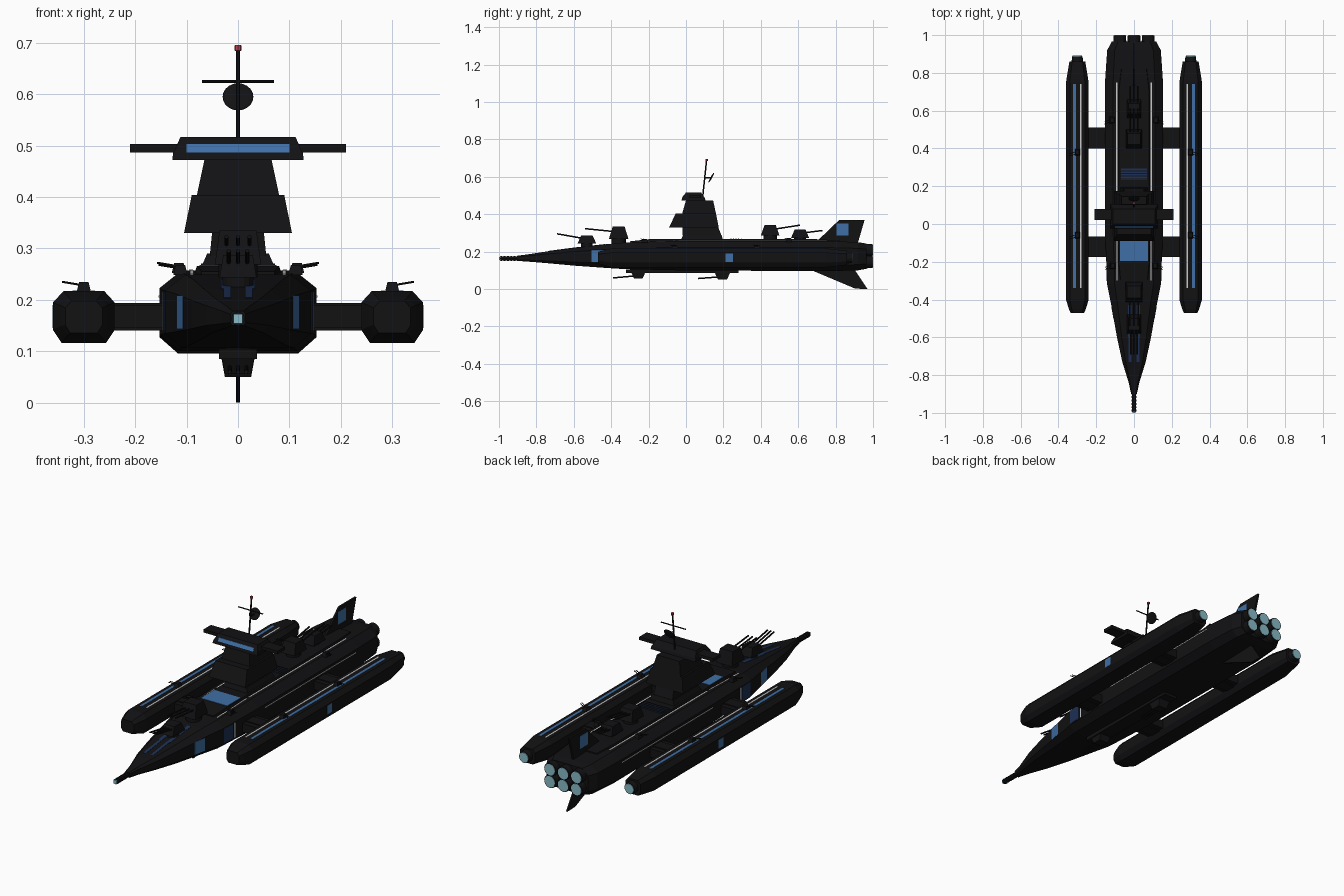
import bpy, bmesh, math
from mathutils import Vector, Matrix


def material(name, color):
    m = bpy.data.materials.new(name)
    m.diffuse_color = (*color, 1)
    return m


BLACK = material("black", (0.006, 0.006, 0.007))
BLUE = material("blue", (0.05, 0.16, 0.38))
NAVY = material("navy", (0.012, 0.03, 0.09))
WHITE = material("white", (0.6, 0.6, 0.6))
CYAN = material("cyan", (0.25, 0.5, 0.58))
RED = material("red", (0.5, 0.05, 0.07))


def finish(name, bm, mat=BLACK):
    bmesh.ops.recalc_face_normals(bm, faces=bm.faces)
    me = bpy.data.meshes.new(name)
    bm.to_mesh(me)
    bm.free()
    me.materials.append(mat)
    ob = bpy.data.objects.new(name, me)
    bpy.context.collection.objects.link(ob)
    return ob


def loft(name, rings, mat=BLACK):
    bm = bmesh.new()
    vs = [[bm.verts.new(p) for p in r] for r in rings]
    n = len(vs[0])
    for a, b in zip(vs, vs[1:]):
        for i in range(n):
            j = (i + 1) % n
            bm.faces.new((a[i], a[j], b[j], b[i]))
    bm.faces.new(vs[0])
    bm.faces.new(vs[-1])
    return finish(name, bm, mat)


def octagon(y, w, zb, zt, cx=0, top=0.72, bot=0.76, lo=0.2, hi=0.78):
    h = zt - zb
    half = [(w * bot, zb), (w, zb + h * lo), (w, zb + h * hi), (w * top, zt)]
    return [(cx + x, y, z) for x, z in half] + [(cx - x, y, z) for x, z in half[::-1]]


def frustum(name, z0, r0, z1, r1, mat=BLACK):
    # rectangles are given as x0, x1, y0, y1
    ring = lambda z, r: [(r[0], r[2], z), (r[1], r[2], z), (r[1], r[3], z), (r[0], r[3], z)]
    return loft(name, [ring(z0, r0), ring(z1, r1)], mat)


def box(name, x0, x1, y0, y1, z0, z1, mat=BLACK):
    return frustum(name, z0, (x0, x1, y0, y1), z1, (x0, x1, y0, y1), mat)


def rod(name, a, b, r0, r1=None, n=8, mat=BLACK):
    a, b = Vector(a), Vector(b)
    d = b - a
    bm = bmesh.new()
    bmesh.ops.create_cone(bm, cap_ends=True, segments=n, radius1=r0,
                          radius2=r0 if r1 is None else r1, depth=d.length,
                          matrix=Matrix.Translation((a + b) / 2) @ d.to_track_quat('Z', 'Y').to_matrix().to_4x4())
    return finish(name, bm, mat)


def plate(name, pts, x, t, mat=BLACK):
    # thin upright plate from a (y, z) outline
    return loft(name, [[(x - t, y, z) for y, z in pts], [(x + t, y, z) for y, z in pts]], mat)


# main hull: y, half width, bottom, top
HULL = [(-0.9, 0.015, 0.15, 0.178), (-0.84, 0.028, 0.146, 0.186), (-0.73, 0.062, 0.137, 0.203),
        (-0.6, 0.09, 0.125, 0.22), (-0.42, 0.122, 0.112, 0.24), (-0.32, 0.142, 0.106, 0.249),
        (-0.05, 0.153, 0.1, 0.257), (0.76, 0.153, 0.095, 0.257), (0.92, 0.142, 0.1, 0.25),
        (0.965, 0.118, 0.108, 0.243)]
loft("main_hull", [octagon(*s) for s in HULL])


def hull_at(y):
    for a, b in zip(HULL, HULL[1:]):
        if a[0] <= y <= b[0]:
            t = (y - a[0]) / (b[0] - a[0])
            return [p + (q - p) * t for p, q in zip(a, b)]


# raised centre deck
loft("raised_deck", [[(-w, y, z), (w, y, z), (w * 0.94, y, z + h), (-w * 0.94, y, z + h)]
                     for y, w, z, h in [(-0.3, 0.075, 0.24, 0.015), (-0.2, 0.085, 0.25, 0.016),
                                        (0.7, 0.085, 0.25, 0.016), (0.82, 0.07, 0.248, 0.012)]])

# bow spike with rings
rod("bow_spike", (0, -0.995, 0.163), (0, -0.88, 0.163), 0.01)
for i in range(6):
    y = -0.993 + i * 0.018
    rod("bow_ring", (0, y, 0.163), (0, y + 0.01, 0.163), 0.014)
box("bow_light", -0.009, 0.009, -1.0, -0.99, 0.154, 0.172, CYAN)

# stern engines, three by two
for x in (-0.075, 0, 0.075):
    for z in (0.145, 0.207):
        rod("engine_nozzle", (x, 0.92, z), (x, 0.998, z), 0.036, 0.033, 20)
        rod("engine_glow", (x, 0.99, z), (x, 1.0, z), 0.029, n=20, mat=CYAN)

# fins
plate("upper_fin", [(0.7, 0.255), (0.82, 0.37), (0.955, 0.37), (0.92, 0.25)], 0, 0.005)
plate("lower_fin", [(0.66, 0.105), (0.905, 0.002), (0.97, 0.0), (0.9, 0.105)], 0, 0.004)
plate("fin_panel", [(0.805, 0.285), (0.805, 0.35), (0.87, 0.35), (0.87, 0.285)], 0, 0.0062, BLUE)

# command tower
frustum("tower_foot", 0.255, (-0.075, 0.075, -0.03, 0.2), 0.29, (-0.06, 0.06, -0.015, 0.19))
frustum("tower_neck", 0.285, (-0.055, 0.055, -0.02, 0.19), 0.335, (-0.05, 0.05, -0.02, 0.17))
frustum("tower_lower", 0.33, (-0.105, 0.105, -0.09, 0.175), 0.404, (-0.09, 0.09, -0.055, 0.16))
frustum("tower_upper", 0.404, (-0.08, 0.08, -0.02, 0.16), 0.474, (-0.065, 0.065, 0.0, 0.145))
frustum("bridge", 0.472, (-0.128, 0.128, -0.025, 0.105), 0.487, (-0.126, 0.126, -0.02, 0.1))
frustum("bridge_roof", 0.487, (-0.125, 0.125, -0.02, 0.1), 0.517, (-0.112, 0.112, 0.0, 0.08))
loft("bridge_window", [[(x, -0.021, 0.487), (x, -0.012, 0.503), (x, 0.0, 0.503), (x, 0.0, 0.487)]
                       for x in (-0.1, 0.1)], BLUE)
box("bridge_wings", -0.21, 0.21, 0.02, 0.08, 0.487, 0.503)

# mast
rod("mast", (0, 0.09, 0.5), (0, 0.11, 0.688), 0.004)
rod("mast_light", (0, 0.11, 0.685), (0, 0.111, 0.695), 0.007, mat=RED)
rod("mast_crossbar", (-0.07, 0.103, 0.625), (0.07, 0.103, 0.625), 0.003)
bm = bmesh.new()
bmesh.ops.create_uvsphere(bm, u_segments=20, v_segments=10, radius=0.03,
                          matrix=Matrix.Translation((0, 0.135, 0.595)) @ Matrix.Rotation(-0.5, 4, 'X')
                          @ Matrix.Diagonal((1, 0.15, 1, 1)))
for f in bm.faces:
    f.smooth = True
finish("mast_dish", bm)
rod("dish_arm", (0, 0.1, 0.595), (0, 0.135, 0.595), 0.003)


def turret(y, z0, z1, w, d, reach, rise, s):
    # s = barrel direction along y; z1 below z0 hangs the turret upside down
    h = z1 - z0
    rod("turret_ring", (0, y, z0 - h * 0.2), (0, y, z0 + h * 0.35), w * 0.85, n=16)
    frustum("turret_house", z0 + h * 0.3, (-w, w, y - d, y + d), z1,
            (-w * 0.8, w * 0.8, y - d * 0.6, y + d * 0.6))
    for x in (-0.5, 0, 0.5):
        rod("turret_barrel", (x * w, y, z0 + h * 0.68), (x * w, y + s * reach, z0 + h * 0.68 + rise), 0.004)


turret(-0.53, 0.225, 0.287, 0.036, 0.05, 0.16, 0.028, -1)
turret(-0.36, 0.24, 0.335, 0.045, 0.052, 0.18, 0.018, -1)
turret(0.45, 0.262, 0.342, 0.042, 0.05, 0.16, 0.025, 1)
turret(0.61, 0.255, 0.318, 0.038, 0.048, 0.12, 0.015, 1)
turret(-0.255, 0.104, 0.056, 0.032, 0.038, 0.135, -0.012, -1)
turret(0.195, 0.1, 0.05, 0.032, 0.04, 0.13, -0.01, -1)

for s in (-1, 1):
    # outrigger pods
    c = 0.3 * s
    loft("outrigger", [octagon(y, w, zb, zt, c, 0.66, 0.72, 0.25, 0.78) for y, w, zb, zt in
                       [(-0.47, 0.036, 0.135, 0.198), (-0.45, 0.045, 0.13, 0.205), (-0.4, 0.06, 0.116, 0.217),
                        (0.75, 0.06, 0.116, 0.217), (0.86, 0.042, 0.128, 0.205)]])
    rod("outrigger_nozzle", (c, 0.84, 0.167), (c, 0.888, 0.167), 0.032, 0.028, 20)
    rod("outrigger_glow", (c, 0.88, 0.167), (c, 0.891, 0.167), 0.025, n=20, mat=CYAN)
    box("outrigger_blue_stripe", c + s * 0.008, c + s * 0.022, -0.34, 0.74, 0.21, 0.2185, BLUE)
    box("outrigger_white_stripe", c - s * 0.022, c - s * 0.014, -0.34, 0.74, 0.21, 0.2185, WHITE)
    box("outrigger_panel", c + s * 0.05, c + s * 0.0612, 0.21, 0.25, 0.145, 0.19, BLUE)
    # pylons
    for y0, y1 in ((-0.175, -0.065), (0.4, 0.51)):
        xs = sorted((0.13 * s, 0.26 * s))
        box("pylon", *xs, y0, y1, 0.145, 0.189)
        box("pylon_rib", *xs, y0 + 0.025, y1 - 0.025, 0.14, 0.194)
    # light guns on the pods and hull shoulders
    for x, y, z in [(c, -0.06, 0.215), (c, 0.38, 0.215), (s * 0.112, -0.22, 0.248), (s * 0.115, 0.55, 0.252)]:
        frustum("light_gun_mount", z, (x - 0.014, x + 0.014, y - 0.018, y + 0.018),
                z + 0.02, (x - 0.009, x + 0.009, y - 0.012, y + 0.012))
        for dy in (-0.006, 0.006):
            rod("light_gun_barrel", (x, y + dy, z + 0.013), (x + s * 0.042, y + dy - 0.015, z + 0.02), 0.002, n=6)
    # side panels following the hull flank
    for name, y0, y1, z0, z1, mat in [("flank_blue_panel", -0.505, -0.44, 0.143, 0.208, BLUE),
                                      ("flank_navy_panel", -0.318, -0.25, 0.14, 0.215, NAVY),
                                      ("flank_white_line", -0.24, -0.232, 0.14, 0.215, WHITE),
                                      ("flank_long_line", 0.0, 0.74, 0.204, 0.208, WHITE)]:
        loft(name, [[(s * (hull_at(y)[1] + o), y, z) for o, z in
                     ((-0.004, z0), (0.0015, z0), (0.0015, z1), (-0.004, z1))] for y in (y0, y1)], mat)
    # deck stripes
    for name, y0, y1, x0, x1, mat in [("bow_stripe", -0.73, -0.6, 0.014, 0.028, NAVY),
                                      ("bow_stripe", -0.6, -0.43, 0.014, 0.033, NAVY),
                                      ("shoulder_line", -0.3, -0.06, 0.087, 0.093, WHITE),
                                      ("shoulder_line", -0.04, 0.75, 0.088, 0.095, WHITE)]:
        loft(name, [[(s * x, y, hull_at(y)[3] + o) for x, o in
                     ((x0, -0.003), (x1, -0.003), (x1, 0.0015), (x0, 0.0015))] for y in (y0, y1)], mat)

# deck panel and slatted vent
box("deck_panel", -0.075, 0.075, -0.195, -0.085, 0.262, 0.268, BLUE)
box("deck_vent", -0.07, 0.07, 0.235, 0.3, 0.262, 0.2685, NAVY)
for i in range(5):
    box("vent_slat", -0.072, 0.072, 0.237 + i * 0.014, 0.242 + i * 0.014, 0.262, 0.271)
# keel plates
box("keel_plate", -0.037, 0.037, -0.32, 0.28, 0.085, 0.104)
